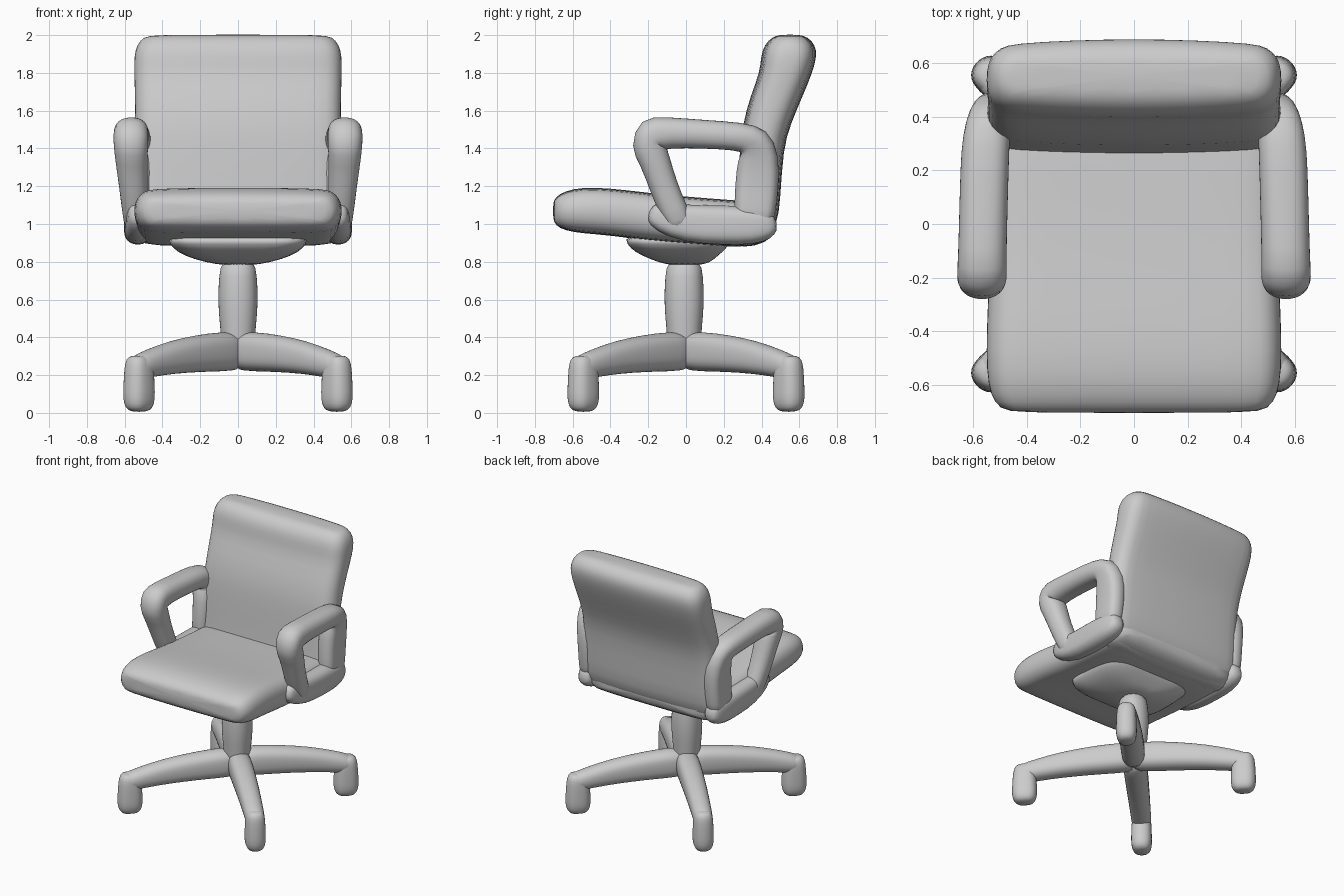
import bpy, bmesh, math
from mathutils import Vector

if "Cube" in bpy.data.objects:
    bpy.data.objects.remove(bpy.data.objects["Cube"])

X, Y, Z = Vector((1, 0, 0)), Vector((0, 1, 0)), Vector((0, 0, 1))


def section(a, b, r, puff, wide):
    """Rounded rectangle with half sizes a, b; puff thins it toward its ends."""
    r = min(r, 0.85 * min(a, b))
    pts = []
    for q, (sx, sy) in enumerate(((1, 1), (-1, 1), (-1, -1), (1, -1))):
        for i in range(4):
            t = (q + i / 3) * math.pi / 2
            pts.append((sx * (a - r) + r * math.cos(t), sy * (b - r) + r * math.sin(t)))
        if wide and q in (0, 2):
            pts += [(f * sx * (a - r), sy * b) for f in (0.5, 0, -0.5)]
    return [(u, v * (1 - puff * (u / a) ** 2)) for u, v in pts]


def loft(name, stations, side=X, normal=None, r=1.0, puff=0.0, wide=False):
    """Skin sections along a path. Each station is (centre, half side, half normal)."""
    bm = bmesh.new()
    centres = [Vector(s[0]) for s in stations]
    rings = []
    for i, (c, a, b) in enumerate(stations):
        tangent = centres[min(i + 1, len(centres) - 1)] - centres[max(i - 1, 0)]
        n = normal or side.cross(tangent).normalized()
        rings.append([bm.verts.new(centres[i] + side * u + n * v)
                      for u, v in section(a, b, r, puff, wide)])
    for lo, hi in zip(rings, rings[1:]):
        for j in range(len(lo)):
            k = (j + 1) % len(lo)
            bm.faces.new((lo[j], lo[k], hi[k], hi[j]))
    bm.faces.new(rings[0])
    bm.faces.new(rings[-1])
    bmesh.ops.recalc_face_normals(bm, faces=bm.faces)
    for f in bm.faces:
        f.smooth = True
    me = bpy.data.meshes.new(name)
    bm.to_mesh(me)
    bm.free()
    ob = bpy.data.objects.new(name, me)
    bpy.context.collection.objects.link(ob)
    sub = ob.modifiers.new("soften", 'SUBSURF')
    sub.levels = sub.render_levels = 1
    return ob


# Seat cushion: y, bottom, top, half width
seat = [(-.705, 1.03, 1.11, .44), (-.69, .99, 1.145, .50), (-.64, .965, 1.175, .535),
        (-.55, .95, 1.195, .55), (-.4, .94, 1.19, .55), (-.2, .91, 1.165, .54),
        (0, .895, 1.145, .54), (.2, .88, 1.13, .54), (.34, .88, 1.12, .54),
        (.42, .90, 1.10, .52), (.47, .95, 1.05, .48)]
loft("seat", [((0, y, (lo + hi) / 2), w, (hi - lo) / 2) for y, lo, hi, w in seat],
     normal=Z, r=.1, puff=.06, wide=True)

# Backrest: z, front, back, half width
back = [(.88, .26, .36, .48), (.91, .24, .42, .53), (1.0, .25, .485, .56),
        (1.12, .265, .50, .56), (1.4, .285, .515, .55), (1.53, .30, .555, .545),
        (1.68, .34, .62, .545), (1.8, .39, .67, .55), (1.89, .395, .695, .55),
        (1.95, .415, .685, .535), (1.99, .455, .645, .50), (2.003, .50, .60, .45)]
loft("backrest", [((0, (f + b) / 2, z), w, (b - f) / 2) for z, f, b, w in back],
     normal=Y, r=.1, puff=.17, wide=True)

# Armrests and the brackets joining them to the seat
for s, label in ((-1, "left"), (1, "right")):
    arm = [(.54, -.01, .96, .06, .07), (.545, -.07, 1.08, .07, .075),
           (.555, -.12, 1.2, .075, .075), (.565, -.165, 1.34, .085, .08),
           (.567, -.205, 1.42, .092, .095), (.567, -.19, 1.475, .093, .11),
           (.565, -.10, 1.485, .09, .082), (.56, .1, 1.475, .09, .075),
           (.555, .28, 1.465, .09, .075), (.545, .37, 1.44, .085, .095),
           (.53, .385, 1.36, .075, .11), (.525, .375, 1.2, .065, .115),
           (.53, .365, 1.08, .065, .11), (.53, .36, .98, .06, .1)]
    loft(label + "_armrest", [((s * x, y, z), a, b) for x, y, z, a, b in arm])
    bracket = [(-.20, 1.06, .04, .04), (-.14, 1.04, .06, .08), (0, 1.0, .07, .10),
               (.2, .995, .075, .105), (.36, .99, .075, .1), (.44, 1.0, .06, .08),
               (.48, 1.01, .04, .04)]
    loft(label + "_arm_bracket", [((s * .53, y, z), a, b) for y, z, a, b in bracket])

# Tilt mechanism under the seat
mech = [(.78, 0, .10, .10), (.815, -.02, .24, .17), (.85, -.04, .32, .23),
        (.89, -.04, .36, .27), (.95, -.04, .40, .30)]
loft("tilt_mechanism", [((0, y, z), a, b) for z, y, a, b in mech], normal=Y, r=.14, wide=True)

# Central column
column = [(.3, .09), (.42, .09), (.5, .10), (.62, .106), (.72, .10), (.82, .09)]
loft("column", [((0, -.01, z), w, w) for z, w in column], normal=Y)

# Four-legged base with casters
for sx in (-1, 1):
    for sy in (-1, 1):
        out = Vector((sx * .53, sy * .55, 0)).normalized()
        across = Z.cross(out)
        name = ("front" if sy < 0 else "rear") + ("_left" if sx < 0 else "_right")
        leg = [(-.04, .325, .08, .10), (.12, .325, .082, .105), (.3, .315, .08, .098),
               (.5, .295, .075, .088), (.66, .265, .07, .075), (.77, .24, .068, .065),
               (.82, .225, .05, .04)]
        loft(name + "_base_leg", [(out * d + Z * z, a, b) for d, z, a, b in leg], side=across)
        caster = [(.005, .035, .045), (.025, .06, .075), (.07, .073, .088), (.15, .07, .085),
                  (.24, .068, .08), (.285, .06, .07), (.305, .035, .045)]
        loft(name + "_caster", [(out * .755 + Z * z, a, b) for z, a, b in caster],
             side=across, normal=out)
